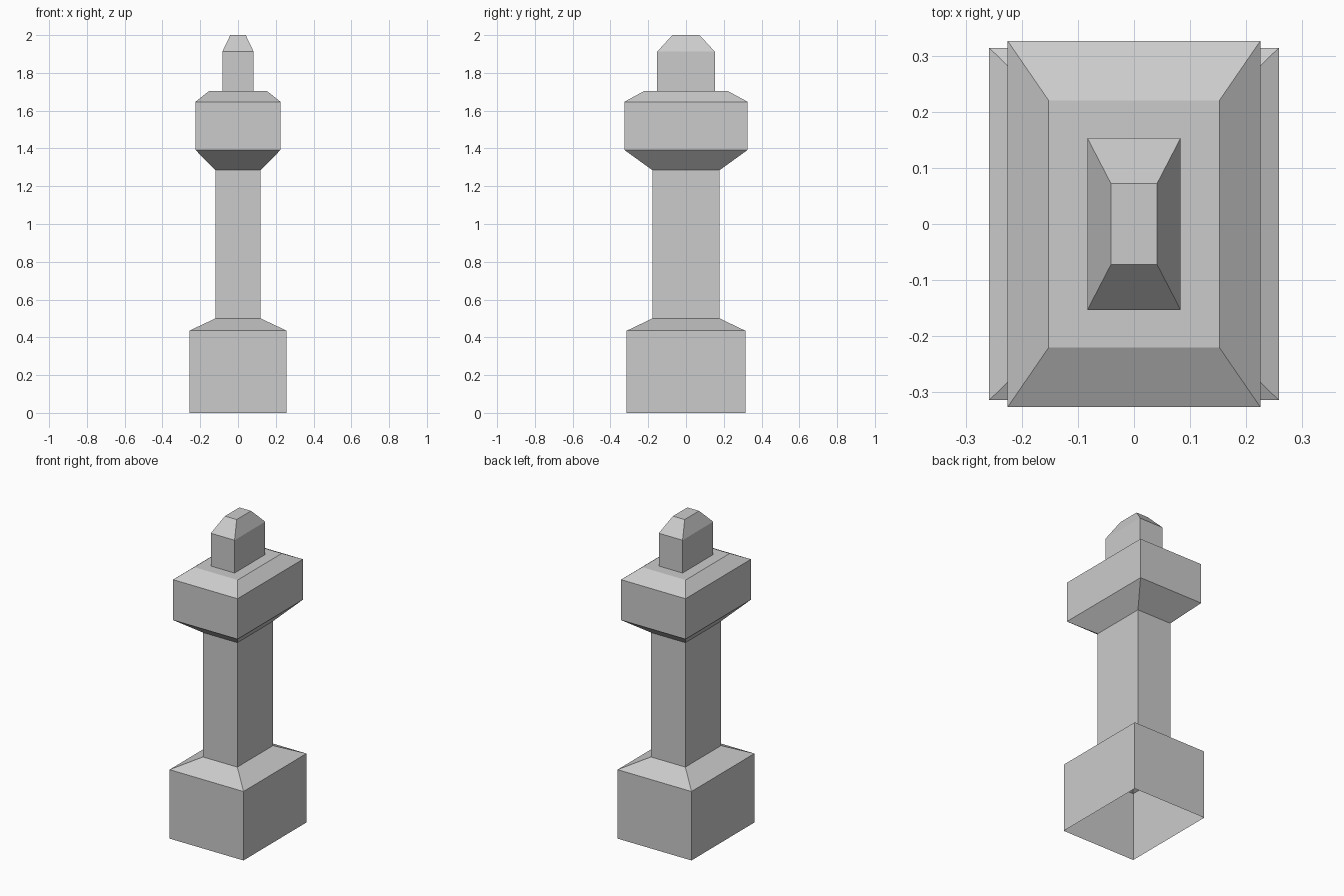
import bpy
import bmesh

cube = bpy.data.objects.get("Cube")
if cube:
    bpy.data.objects.remove(cube, do_unlink=True)

stone = bpy.data.materials.new("grey stone")
stone.use_nodes = True
GREY = (0.6, 0.6, 0.6, 1.0)
stone.diffuse_color = GREY
stone.node_tree.nodes["Principled BSDF"].inputs["Base Color"].default_value = GREY


def loft(name, sections, cap_top=False):
    """Join rectangular sections (half width, half depth, height) with flat walls."""
    bm = bmesh.new()
    rings = [[bm.verts.new((sx * w, sy * d, z))
              for sx, sy in ((-1, -1), (1, -1), (1, 1), (-1, 1))]
             for w, d, z in sections]
    for low, high in zip(rings, rings[1:]):
        for i in range(4):
            j = (i + 1) % 4
            bm.faces.new((low[i], low[j], high[j], high[i]))
    if cap_top:
        bm.faces.new(rings[-1])
    mesh = bpy.data.meshes.new(name)
    bm.to_mesh(mesh)
    bm.free()
    mesh.materials.append(stone)
    obj = bpy.data.objects.new(name, mesh)
    bpy.context.collection.objects.link(obj)
    return obj


SHAFT = (0.12, 0.178)
FINIAL = (0.083, 0.153)

# Hollow plinth, open underneath, sloping in to the shaft
loft("plinth", [(0.258, 0.314, 0), (0.258, 0.314, 0.435), (*SHAFT, 0.5)])

# Plain shaft
loft("shaft", [(*SHAFT, 0.5), (*SHAFT, 1.285)])

# Flared capital with a bevelled top, closed around the finial
loft("capital", [(*SHAFT, 1.285), (0.225, 0.326, 1.392), (0.225, 0.326, 1.647),
                 (0.152, 0.22, 1.705), (*FINIAL, 1.705)])

# Tapered finial
loft("finial", [(*FINIAL, 1.705), (*FINIAL, 1.912), (0.041, 0.072, 2)], cap_top=True)
